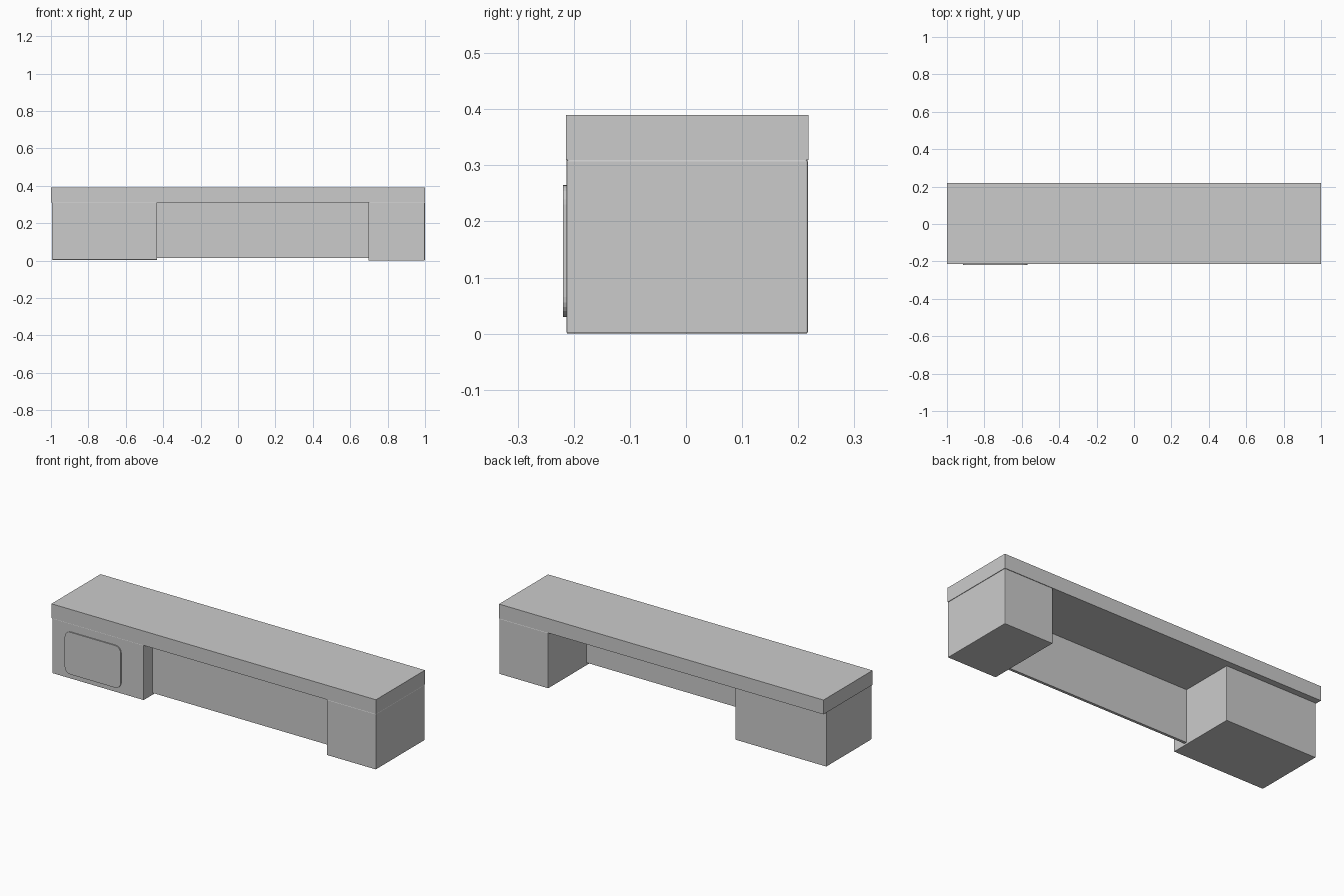
import bpy, bmesh, math

if "Cube" in bpy.data.objects:
    bpy.data.objects.remove(bpy.data.objects["Cube"])


def box(name, x, y, z, bevel=0.0):
    """Box from min/max ranges, with an optional fine edge bevel."""
    bm = bmesh.new()
    bmesh.ops.create_cube(bm, size=1)
    for v in bm.verts:
        for i, (lo, hi) in enumerate((x, y, z)):
            v.co[i] = lo if v.co[i] < 0 else hi
    mesh = bpy.data.meshes.new(name)
    bm.to_mesh(mesh)
    bm.free()
    obj = bpy.data.objects.new(name, mesh)
    bpy.context.collection.objects.link(obj)
    if bevel:
        mod = obj.modifiers.new("edge_bevel", 'BEVEL')
        mod.width, mod.segments = bevel, 2
    return obj


def rounded_panel(name, x, z, y, radius, steps=6):
    """Flat plate with rounded corners, extruded along y."""
    bm = bmesh.new()
    corners = [(x[1] - radius, z[1] - radius), (x[0] + radius, z[1] - radius),
               (x[0] + radius, z[0] + radius), (x[1] - radius, z[0] + radius)]
    verts = []
    for q, (cx, cz) in enumerate(corners):
        for i in range(steps + 1):
            a = math.pi / 2 * (q + i / steps)
            verts.append(bm.verts.new((cx + radius * math.cos(a), y[0], cz + radius * math.sin(a))))
    face = bm.faces.new(verts)
    ext = bmesh.ops.extrude_face_region(bm, geom=[face])
    for g in ext["geom"]:
        if isinstance(g, bmesh.types.BMVert):
            g.co.y = y[1]
    bmesh.ops.recalc_face_normals(bm, faces=bm.faces)
    mesh = bpy.data.meshes.new(name)
    bm.to_mesh(mesh)
    bm.free()
    obj = bpy.data.objects.new(name, mesh)
    bpy.context.collection.objects.link(obj)


FRONT, BACK, SLAB = -0.214, 0.218, 0.31

# Thick counter top
box("counter_top", (-1, 1), (FRONT, BACK), (SLAB, 0.39))

# Wide left cabinet, stopping short of the back edge
box("left_cabinet", (-0.994, -0.432), (FRONT + 0.001, 0.184), (0.004, SLAB), 0.002)

# Narrow right pedestal, full depth
box("right_pedestal", (0.697, 0.999), (FRONT + 0.001, BACK - 0.001), (0, SLAB), 0.003)

# Thin recessed panel between the supports
box("modesty_panel", (-0.433, 0.698), (-0.135, -0.12), (0.015, SLAB))

# Raised plate with rounded corners on the left cabinet front
rounded_panel("front_plate", (-0.915, -0.57), (0.03, 0.265), (-0.219, -0.212), 0.035)
